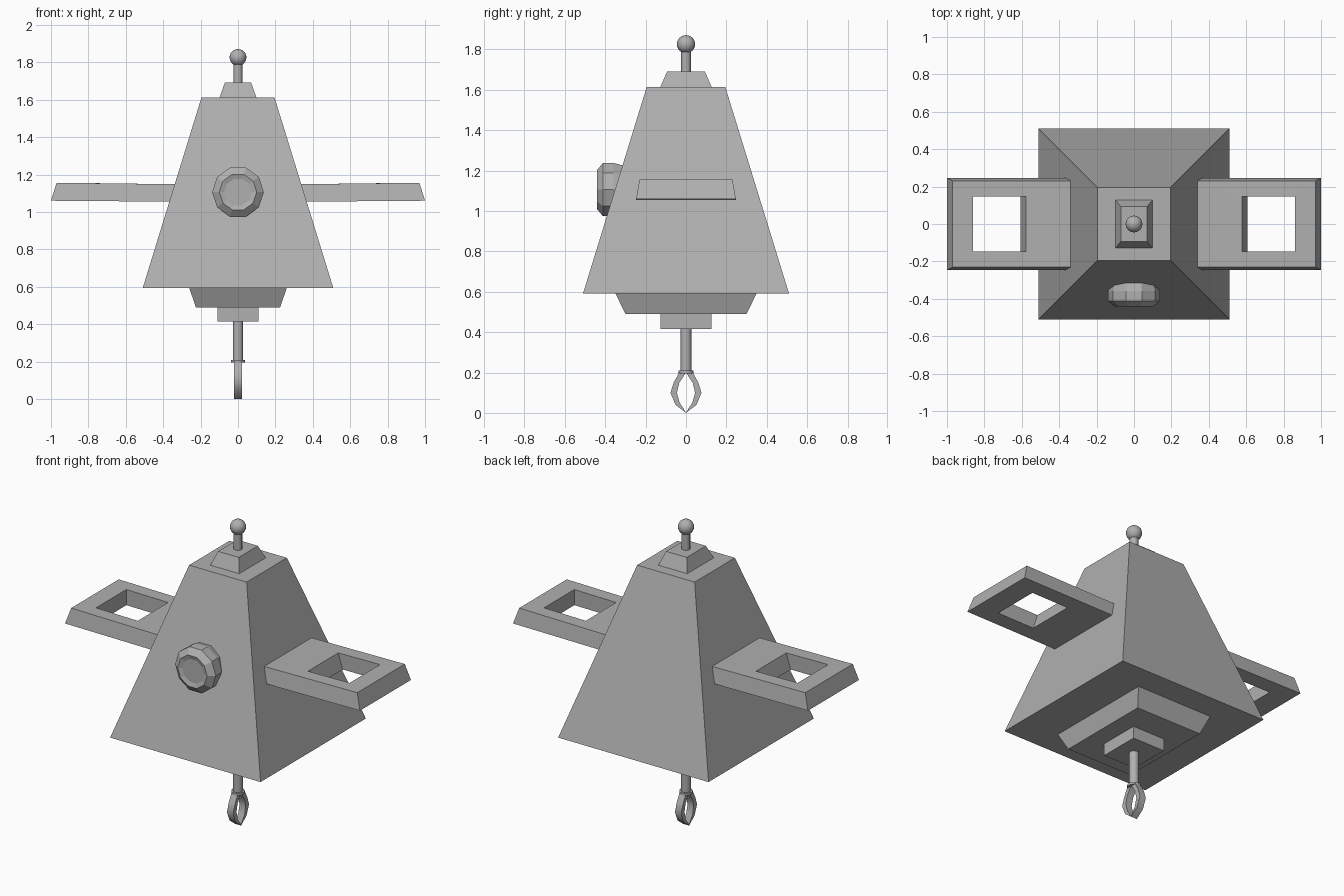
import bpy, bmesh
from math import cos, sin, pi

if "Cube" in bpy.data.objects:
    bpy.data.objects.remove(bpy.data.objects["Cube"])

grey = bpy.data.materials.new("dark_grey")
grey.diffuse_color = (0.435, 0.435, 0.435, 1)
grey.use_nodes = True
grey.node_tree.nodes["Principled BSDF"].inputs["Base Color"].default_value = grey.diffuse_color


def make(name, verts, faces):
    me = bpy.data.meshes.new(name)
    me.from_pydata(verts, [], faces)
    bm = bmesh.new()
    bm.from_mesh(me)
    bmesh.ops.recalc_face_normals(bm, faces=bm.faces)
    bm.to_mesh(me)
    bm.free()
    me.materials.append(grey)
    ob = bpy.data.objects.new(name, me)
    bpy.context.collection.objects.link(ob)
    return ob


def stack(name, loops, closed=False):
    """Bridge equal-length vertex loops; cap the ends or close into a ring."""
    n, m = len(loops[0]), len(loops)
    verts = [v for loop in loops for v in loop]
    faces = []
    for i in range(m if closed else m - 1):
        a, b = i * n, (i + 1) % m * n
        faces += [(a + j, a + (j + 1) % n, b + (j + 1) % n, b + j) for j in range(n)]
    if not closed:
        faces += [tuple(range(n)), tuple(range((m - 1) * n, m * n))]
    return make(name, verts, faces)


def rect(x0, x1, y, z0, z1=None):
    z1 = z0 if z1 is None else z1
    return [(x0, -y, z0), (x1, -y, z1), (x1, y, z1), (x0, y, z0)]


def frustum(name, z0, x0, y0, z1, x1, y1):
    return stack(name, [rect(-x0, x0, y0, z0), rect(-x1, x1, y1, z1)])


def smooth(ob, angle=0.6):
    bpy.ops.object.select_all(action='DESELECT')
    ob.select_set(True)
    bpy.context.view_layer.objects.active = ob
    bpy.ops.object.shade_smooth_by_angle(angle=angle)


def rod(name, r, z0, z1, sides=16):
    loops = [[(r * cos(2 * pi * k / sides), r * sin(2 * pi * k / sides), z)
              for k in range(sides)] for z in (z0, z1)]
    smooth(stack(name, loops))


def mirror(ob, axis):
    mod = ob.modifiers.new("mirror", 'MIRROR')
    mod.use_axis = [axis == i for i in range(3)]
    mod.use_mirror_merge = False


# Main tapered hull, roof cap and underside plates
frustum("hull", 0.592, 0.51, 0.51, 1.613, 0.195, 0.195)
frustum("roof_cap", 1.608, 0.10, 0.13, 1.692, 0.07, 0.093)
frustum("belly_plate", 0.49, 0.225, 0.30, 0.597, 0.262, 0.352)
frustum("belly_block", 0.415, 0.11, 0.127, 0.495, 0.11, 0.127)

# Antenna with ball tip
rod("antenna", 0.024, 1.685, 1.80)
bpy.ops.mesh.primitive_uv_sphere_add(segments=20, ring_count=12, radius=0.045,
                                     location=(0, 0, 1.826))
ball = bpy.context.object
ball.name = "antenna_ball"
ball.data.materials.append(grey)
smooth(ball)

# Side wings: frame with a square opening, mirrored
wing = stack("wing", [
    rect(0.365, 1.0, 0.247, 1.055, 1.06),
    rect(0.335, 0.97, 0.23, 1.148, 1.156),
    rect(0.577, 0.86, 0.147, 1.151, 1.155),
    rect(0.607, 0.86, 0.147, 1.057, 1.059)], closed=True)
mirror(wing, 0)

# Ten-sided lens housing on the front face
profile = [(0.118, -0.27), (0.125, -0.31), (0.138, -0.358), (0.138, -0.412),
           (0.10, -0.442), (0.074, -0.434)]
stack("front_lens", [[(r * cos(2 * pi * k / 10), y, 1.106 + r * sin(2 * pi * k / 10))
                      for k in range(10)] for r, y in profile])

# Lower arm and collar
rod("arm_rod", 0.027, 0.20, 0.45)
rod("arm_collar", 0.038, 0.195, 0.209)

# Curved pincers in the y-z plane, mirrored
outer = [(0.034, 0.2), (0.06, 0.152), (0.077, 0.10), (0.052, 0.04), (0.0, 0.0)]
inner = [(0.0, 0.2), (0.034, 0.147), (0.045, 0.10), (0.032, 0.052), (0.0, 0.002)]
w = 0.021
claw = stack("pincer", [[(-w, *o), (w, *o), (w, *i), (-w, *i)]
                        for o, i in zip(outer, inner)])
mirror(claw, 1)
smooth(claw, 0.8)
